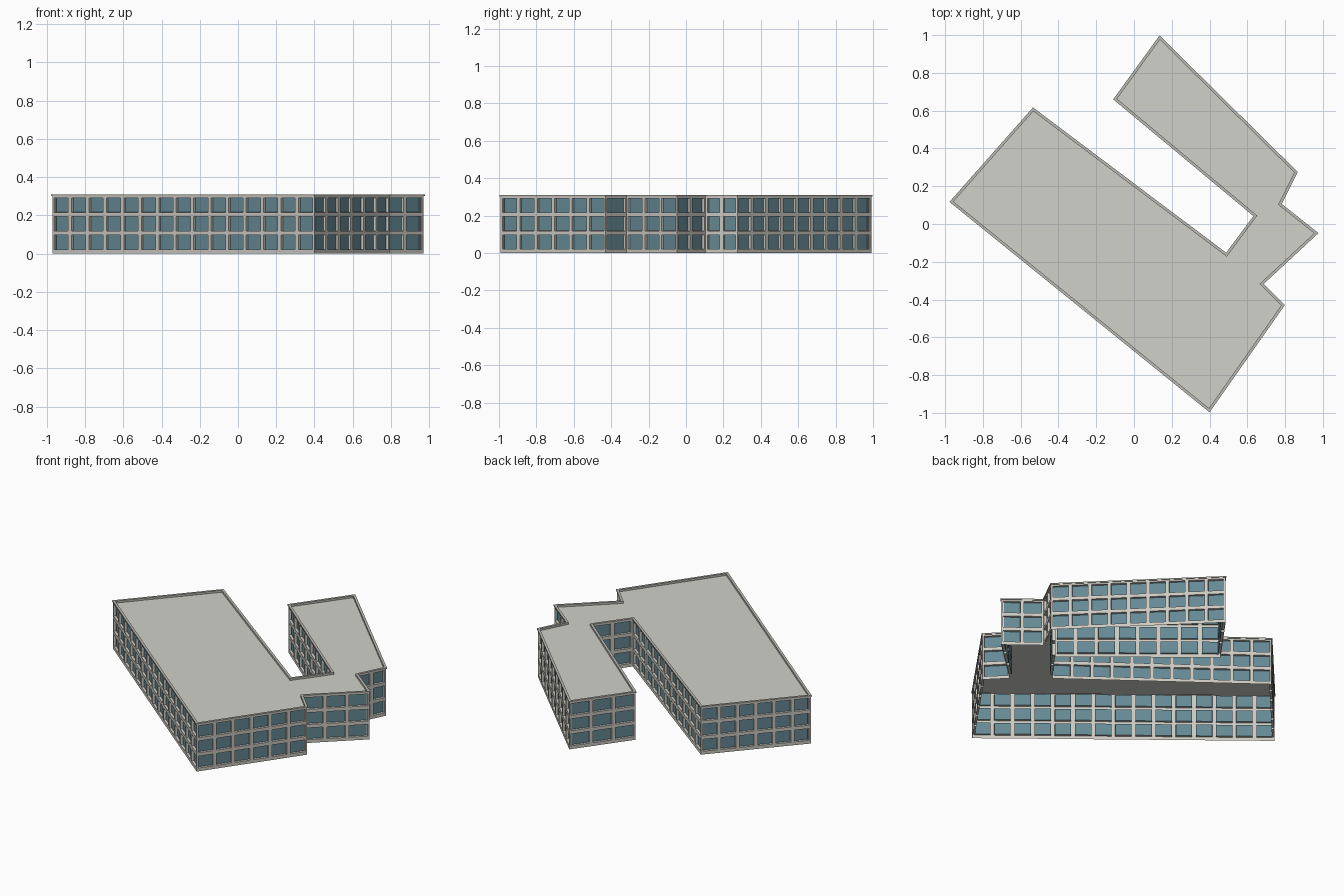
import bpy, bmesh
from mathutils import Vector

if "Cube" in bpy.data.objects:
    bpy.data.objects.remove(bpy.data.objects["Cube"])

# Footprint outline at the parapet edge, counter-clockwise
OUTLINE = [(0.40, -0.997), (0.798, -0.43), (0.687, -0.317), (0.977, -0.048),
           (0.782, 0.106), (0.867, 0.275), (0.135, 0.998), (-0.11, 0.66),
           (0.632, 0.042), (0.488, -0.152), (-0.535, 0.617), (-0.977, 0.117)]
OUTLINE = [Vector(p) for p in OUTLINE]
HEIGHT, FLOORS, BAY = 0.31, 3, 0.117
BASE_Z, WALL_TOP, ROOF_Z = 0.01, 0.303, 0.297


def material(name, r, g, b):
    m = bpy.data.materials.new(name)
    m.diffuse_color = (r, g, b, 1)
    m.use_nodes = True
    m.node_tree.nodes["Principled BSDF"].inputs["Base Color"].default_value = m.diffuse_color
    return m


CONCRETE = material("pale_concrete", 0.60, 0.59, 0.54)
GLASS = material("blue_grey_glass", 0.13, 0.25, 0.30)
ROOFING = material("grey_roofing", 0.64, 0.64, 0.59)
COPING = material("coping_grey", 0.50, 0.49, 0.45)


def inset(points, d):
    """Move every edge of the outline inward by d."""
    out = []
    for i, p in enumerate(points):
        a = (p - points[i - 1]).normalized()
        b = (points[(i + 1) % len(points)] - p).normalized()
        na, nb = Vector((-a.y, a.x)), Vector((-b.y, b.x))
        out.append(p + (na + nb) * d / (1 + na.dot(nb)))
    return out


def finish(bm, name, *mats):
    me = bpy.data.meshes.new(name)
    bm.to_mesh(me)
    bm.free()
    for m in mats:
        me.materials.append(m)
    ob = bpy.data.objects.new(name, me)
    bpy.context.collection.objects.link(ob)


def quad(bm, p, q, z0, z1):
    return bm.faces.new([bm.verts.new((v.x, v.y, z)) for v, z in
                         ((p, z0), (q, z0), (q, z1), (p, z1))])


# Walls: a grid of bays, each with a recessed window
wall = inset(OUTLINE, 0.004)
bm = bmesh.new()
cells = []
step = (WALL_TOP - BASE_Z) / FLOORS
for i, p in enumerate(wall):
    q = wall[(i + 1) % len(wall)]
    quad(bm, p, q, 0, BASE_Z)
    n = max(1, round((q - p).length / BAY))
    for c in range(n):
        for f in range(FLOORS):
            z = BASE_Z + f * step
            cells.append(quad(bm, p.lerp(q, c / n), p.lerp(q, (c + 1) / n), z, z + step))
bm.normal_update()
# frame margin, then the reveal, leaving the glass as the inner face
bmesh.ops.inset_individual(bm, faces=cells, thickness=0.011, use_even_offset=True)
bm.normal_update()
bmesh.ops.inset_individual(bm, faces=cells, thickness=0.0003, depth=-0.015, use_even_offset=True)
for f in cells:
    f.material_index = 1
finish(bm, "walls_and_windows", CONCRETE, GLASS)

# Roof deck (the building is open underneath)
bm = bmesh.new()
deck = bm.faces.new([bm.verts.new((p.x, p.y, ROOF_Z)) for p in inset(OUTLINE, 0.015)])
bm.normal_update()
bmesh.ops.triangulate(bm, faces=[deck])
finish(bm, "roof_deck", ROOFING)

# Parapet coping: a small profile swept round the outline
bm = bmesh.new()
profile = [(0.004, 0.302), (0, 0.302), (0, HEIGHT), (0.015, HEIGHT), (0.015, ROOF_Z)]
rings = [[bm.verts.new((p.x, p.y, z)) for p in inset(OUTLINE, d)] for d, z in profile]
for lo, hi in zip(rings, rings[1:]):
    for i in range(len(lo)):
        j = (i + 1) % len(lo)
        bm.faces.new((lo[i], lo[j], hi[j], hi[i]))
finish(bm, "parapet_coping", COPING)
